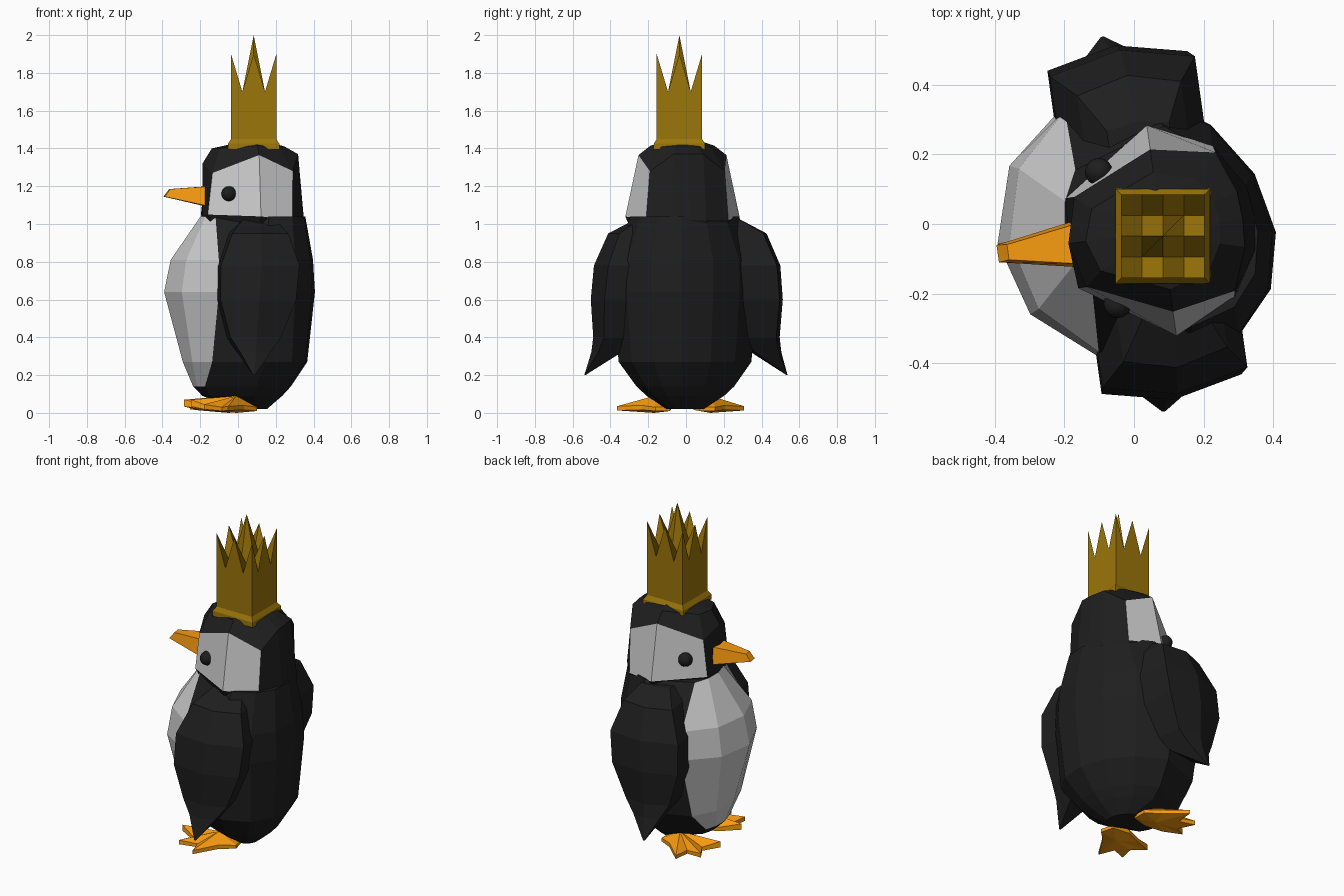
import bpy, bmesh, math
from mathutils import Matrix

if "Cube" in bpy.data.objects:
    bpy.data.objects.remove(bpy.data.objects["Cube"])

TURN = Matrix.Rotation(math.radians(8), 4, 'Z')
HEAD = Matrix.Translation((0, -0.03, 0)) @ TURN
FEET = Matrix.Translation((0, -0.015, 0)) @ TURN


def material(name, rgb):
    m = bpy.data.materials.new(name)
    m.diffuse_color = (*rgb, 1)
    m.use_nodes = True
    m.node_tree.nodes["Principled BSDF"].inputs["Base Color"].default_value = m.diffuse_color
    return m


BLACK = material("black", (0.013, 0.013, 0.013))
WHITE = material("white", (0.6, 0.6, 0.6))
ORANGE = material("orange", (0.95, 0.33, 0.005))
GOLD = material("gold", (0.33, 0.18, 0.003))


def build(name, verts, faces, mats, matrix, white=()):
    me = bpy.data.meshes.new(name)
    me.from_pydata(verts, [], faces)
    for m in mats:
        me.materials.append(m)
    for i in white:
        me.polygons[i].material_index = 1
    bm = bmesh.new()
    bm.from_mesh(me)
    bm.transform(matrix)
    bmesh.ops.recalc_face_normals(bm, faces=bm.faces)
    bm.to_mesh(me)
    bm.free()
    ob = bpy.data.objects.new(name, me)
    bpy.context.collection.objects.link(ob)
    return ob


def loft(name, rings, mats, matrix, is_white=lambda r, c: False):
    """Skin equal-length closed rings and cap both ends."""
    n = len(rings[0])
    verts = [v for ring in rings for v in ring]
    faces, white = [], []
    for r in range(len(rings) - 1):
        for c in range(n):
            if is_white(r, c):
                white.append(len(faces))
            d = (c + 1) % n
            faces.append((r * n + c, r * n + d, (r + 1) * n + d, (r + 1) * n + c))
    faces += [tuple(range(n)), tuple(range(len(verts) - n, len(verts)))]
    return build(name, verts, faces, mats, matrix, white)


def mirrored(half):
    """Half ring from front (y=0) to back (y=0) made into a full ring."""
    return half + [(x, -y, z) for x, y, z in reversed(half[1:-1])]


# Body: rings of (z, front x, back x, half width, front panel spread)
body_rows = [(0.02, 0.0, 0.15, 0.10, 0.5), (0.09, -0.19, 0.23, 0.21, 0.45),
             (0.14, -0.24, 0.275, 0.265, 0.5), (0.27, -0.295, 0.36, 0.36, 0.75),
             (0.64, -0.395, 0.4, 0.395, 1), (0.81, -0.36, 0.39, 0.39, 0.95),
             (1.04, -0.2, 0.35, 0.295, 0.55)]
rings = []
for z, xf, xb, w, k in body_rows:
    mid, rad = (xf + xb) / 2, (xb - xf) / 2
    angles = [0, 33 * k, 67 * k, 100, 130, 155, 180]
    ring = mirrored([(mid - rad * math.cos(math.radians(a)),
                      w * math.sin(math.radians(a)) if 0 < a < 180 else 0, z)
                     for a in angles])
    # the back twists less than the front
    rings.append([(x, y - 0.2 * max(x, 0), z) for x, y, z in ring])
loft("body", rings, [BLACK, WHITE], TURN,
     lambda r, c: r >= 2 and c in (0, 1, 10, 11))

# Head with pale cheek patches
halves = [
    [(-0.17, 0, 0.98), (-0.15, 0.11, 0.98), (0.08, 0.28, 0.98), (0.25, 0.2, 0.98), (0.33, 0.08, 0.98), (0.34, 0, 0.98)],
    [(-0.19, 0, 1.04), (-0.18, 0.13, 1.05), (0.08, 0.305, 1.04), (0.26, 0.22, 1.02), (0.34, 0.09, 1.02), (0.35, 0, 1.02)],
    [(-0.19, 0, 1.32), (-0.155, 0.13, 1.27), (0.08, 0.235, 1.365), (0.265, 0.2, 1.28), (0.31, 0.08, 1.37), (0.315, 0, 1.37)],
    [(-0.14, 0, 1.4), (-0.11, 0.09, 1.4), (0.08, 0.17, 1.415), (0.2, 0.13, 1.41), (0.24, 0.06, 1.41), (0.25, 0, 1.41)],
    [(0.04, 0, 1.44), (0.05, 0.04, 1.44), (0.08, 0.06, 1.45), (0.11, 0.04, 1.44), (0.13, 0.02, 1.44), (0.14, 0, 1.44)]]
loft("head", [mirrored(h) for h in halves], [BLACK, WHITE], HEAD,
     lambda r, c: r == 1 and c in (1, 2, 7, 8))

# Beak
loft("beak", [[(-0.15, -0.075, 1.09), (-0.15, 0.065, 1.09), (-0.15, 0.055, 1.2), (-0.15, -0.065, 1.2)],
              [(-0.395, -0.025, 1.145), (-0.395, 0.025, 1.145), (-0.365, 0.022, 1.185), (-0.365, -0.022, 1.185)]],
     [ORANGE], HEAD)

# Wing sections: (z, front x, back x, inner y, outer y), ending in a flared tip
wing_rows = [(1.02, -0.04, 0.14, 0.2, 0.29), (0.95, -0.11, 0.19, 0.2, 0.425),
             (0.78, -0.18, 0.24, 0.22, 0.5), (0.6, -0.185, 0.22, 0.25, 0.515),
             (0.4, -0.13, 0.14, 0.28, 0.5), (0.32, -0.08, 0.08, 0.36, 0.51),
             (0.2, -0.02, -0.01, 0.54, 0.545)]
# Foot outline (x, y, top z) with three toes
foot = [(0.07, 0.08, 0.03), (0.08, 0.16, 0.03), (0.0, 0.22, 0.04), (-0.1, 0.34, 0.035),
        (-0.12, 0.24, 0.03), (-0.22, 0.27, 0.045), (-0.18, 0.175, 0.035),
        (-0.27, 0.13, 0.07), (-0.15, 0.09, 0.04), (-0.04, 0.06, 0.04)]
for side, s in (("left", 1), ("right", -1)):
    rings = []
    for z, x0, x1, yi, yo in wing_rows:
        e = yo - 0.17 * (yo - yi)
        dx = 0.0 if s > 0 else 0.025
        rings.append([(x0 + dx, s * yi, z), (x0 + dx, s * e, z), ((x0 + x1) / 2 + dx, s * yo, z),
                      (x1 + dx, s * e, z), (x1 + dx, s * yi, z)])
    loft(side + "_wing", rings, [BLACK], TURN)

    n = len(foot)
    verts = [(x, s * y, 0.6 * max(z - 0.03, 0) + 0.01) for x, y, z in foot]
    verts += [(x, s * y, z) for x, y, z in foot]
    verts += [(-0.03, s * 0.15, 0.09), (-0.03, s * 0.15, 0.0)]
    faces = []
    for i in range(n):
        j = (i + 1) % n
        faces += [(i, j, n + j, n + i), (n + i, n + j, 2 * n), (i, j, 2 * n + 1)]
    build(side + "_foot", verts, faces, [ORANGE], FEET)

    # Eye
    bpy.ops.mesh.primitive_uv_sphere_add(
        segments=16, ring_count=10, radius=0.04,
        location=(HEAD @ Matrix.Translation((-0.075, s * 0.192, 1.16))).translation)
    eye = bpy.context.object
    eye.name = side + "_eye"
    eye.data.materials.append(BLACK)
    bpy.ops.object.shade_smooth()

# Crown: flared band under a square column topped by a 5 x 5 grid of spikes
step, cx, cy = 0.06, 0.083, -0.035
verts, faces = [], []
for j in range(5):
    for i in range(5):
        z = 1.7
        if i % 2 == 0 and j % 2 == 0:
            z = 2.0 if i == j == 2 else 1.9
        verts.append((cx + (i - 2) * step, cy + (j - 2) * step, z))
for j in range(4):
    for i in range(4):
        a = j * 5 + i
        faces.append((a, a + 1, a + 6, a + 5))
border = [0, 1, 2, 3, 4, 9, 14, 19, 24, 23, 22, 21, 20, 15, 10, 5]
rim = border
for z, k in ((1.45, 1.0), (1.425, 1.13), (1.395, 1.14)):
    lower = list(range(len(verts), len(verts) + 16))
    for i in border:
        x, y, _ = verts[i]
        verts.append((cx + (x - cx) * k, cy + (y - cy) * k, z))
    for c in range(16):
        d = (c + 1) % 16
        faces.append((rim[c], rim[d], lower[d], lower[c]))
    rim = lower
faces.append(tuple(rim))
build("crown", verts, faces, [GOLD], Matrix.Identity(4))
